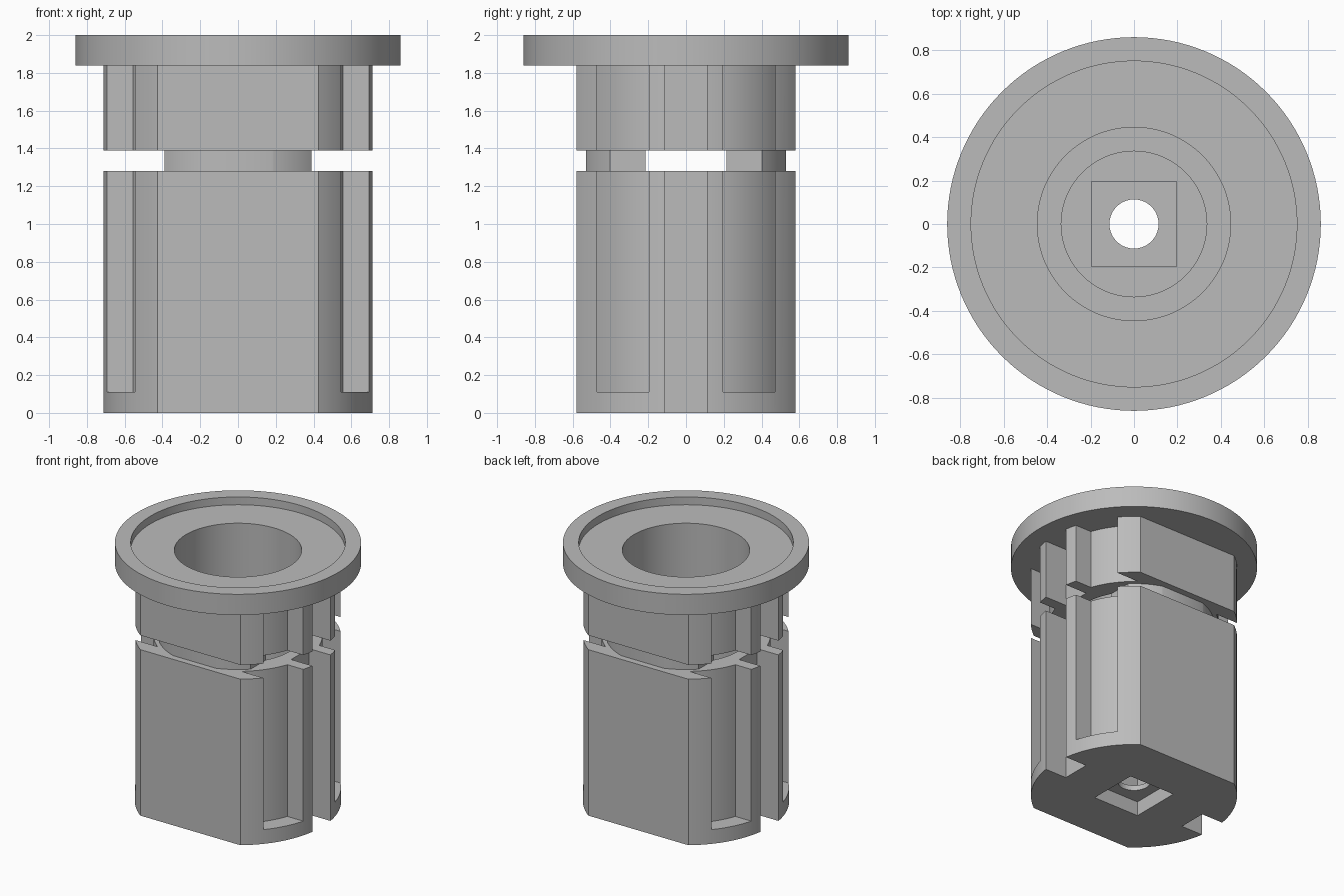
import bpy, bmesh, math

cube = bpy.data.objects.get("Cube")
if cube:
    bpy.data.objects.remove(cube, do_unlink=True)

SEGMENTS = 128
BODY_R, FLAT_Y = 0.72, 0.58
FLANGE_Z, TOP = 1.84, 2.0

grey = bpy.data.materials.new("plain grey")
grey.use_nodes = True
grey.diffuse_color = (0.5, 0.5, 0.5, 1)
grey.node_tree.nodes["Principled BSDF"].inputs["Base Color"].default_value = (0.5, 0.5, 0.5, 1)


def prism(name, outline, z0, z1):
    """Extrude a flat outline from z0 up to z1."""
    bm = bmesh.new()
    face = bm.faces.new([bm.verts.new((x, y, z0)) for x, y in outline])
    grown = bmesh.ops.extrude_face_region(bm, geom=[face])
    for item in grown["geom"]:
        if isinstance(item, bmesh.types.BMVert):
            item.co.z = z1
    bmesh.ops.recalc_face_normals(bm, faces=bm.faces)
    mesh = bpy.data.meshes.new(name)
    bm.to_mesh(mesh)
    bm.free()
    mesh.materials.append(grey)
    obj = bpy.data.objects.new(name, mesh)
    bpy.context.collection.objects.link(obj)
    return obj


def arc(r, a0, a1, steps):
    return [(r * math.cos(a0 + (a1 - a0) * i / steps),
             r * math.sin(a0 + (a1 - a0) * i / steps)) for i in range(steps + 1)]


def disc(name, r, z0, z1):
    return prism(name, arc(r, 0, 2 * math.pi, SEGMENTS)[:-1], z0, z1)


def block(name, x0, x1, y0, y1, z0, z1):
    return prism(name, [(x0, y0), (x1, y0), (x1, y1), (x0, y1)], z0, z1)


def flat_sided(name, r, half_x, half_y, z0, z1):
    """A round bar cut flat at +-half_x and +-half_y (where those are inside r)."""
    a0 = math.acos(min(1, half_x / r))
    a1 = math.asin(min(1, half_y / r))
    quarter = arc(r, a0, a1, 24)
    right = quarter if a0 > 0 else quarter[1:]
    mirrored = [(-x, y) for x, y in reversed(right)]
    top = quarter + mirrored
    bottom = [(-x, -y) for x, y in top]
    # drop the doubled point where an uncut side meets the axis
    if a0 == 0:
        top = quarter + mirrored + [(-r, 0)]
        bottom = [(-x, -y) for x, y in top[1:-1]]
    return prism(name, top + bottom, z0, z1)


def combine(target, tool, operation):
    mod = target.modifiers.new("combine", 'BOOLEAN')
    mod.operation, mod.solver, mod.object = operation, 'EXACT', tool
    bpy.context.view_layer.objects.active = target
    bpy.ops.object.modifier_apply(modifier=mod.name)
    bpy.data.objects.remove(tool, do_unlink=True)


# Main barrel with flat front and back
body = flat_sided("flanged_body", BODY_R, BODY_R, FLAT_Y, 0, FLANGE_Z)

# Curved pockets and full-height keyways on both sides
for sx in (1, -1):
    for sy in (1, -1):
        inner = arc(0.59, math.asin(0.195 / 0.59), math.asin(0.47 / 0.59), 16)
        shape = [(0.9, 0.195)] + inner + [(0.9, 0.47)]
        pocket = prism("pocket_cutter", [(sx * x, sy * y) for x, y in shape], 0.11, 1.95)
        combine(body, pocket, 'DIFFERENCE')
    x0, x1 = sorted((sx * 0.53, sx * 0.9))
    combine(body, block("keyway_cutter", x0, x1, -0.11, 0.11, -0.1, 1.95), 'DIFFERENCE')

# Seal groove, leaving a narrow flat-sided neck
groove = block("groove_cutter", -1, 1, -1, 1, 1.28, 1.39)
neck = flat_sided("neck_shape", 0.56, 0.39, 0.53, 1.2, 1.5)
combine(groove, neck, 'DIFFERENCE')
combine(body, groove, 'DIFFERENCE')

# Top flange with a shallow round recess
combine(body, disc("flange", 0.86, FLANGE_Z, TOP), 'UNION')
combine(body, disc("recess_cutter", 0.75, 1.94, 2.1), 'DIFFERENCE')

# Stepped bore, square sockets above and below a thin web, and the centre hole
combine(body, disc("bore_cutter", 0.445, 0.6, 2.1), 'DIFFERENCE')
combine(body, disc("step_cutter", 0.335, 0.45, 0.7), 'DIFFERENCE')
combine(body, block("upper_socket_cutter", -0.195, 0.195, -0.195, 0.195, 0.15, 0.5), 'DIFFERENCE')
combine(body, block("lower_socket_cutter", -0.195, 0.195, -0.195, 0.195, -0.1, 0.11), 'DIFFERENCE')
combine(body, disc("hole_cutter", 0.113, 0.05, 0.3), 'DIFFERENCE')

# Smooth round walls, crisp edges
bpy.ops.object.select_all(action='DESELECT')
body.select_set(True)
bpy.context.view_layer.objects.active = body
bpy.ops.object.shade_smooth_by_angle(angle=math.radians(25))
